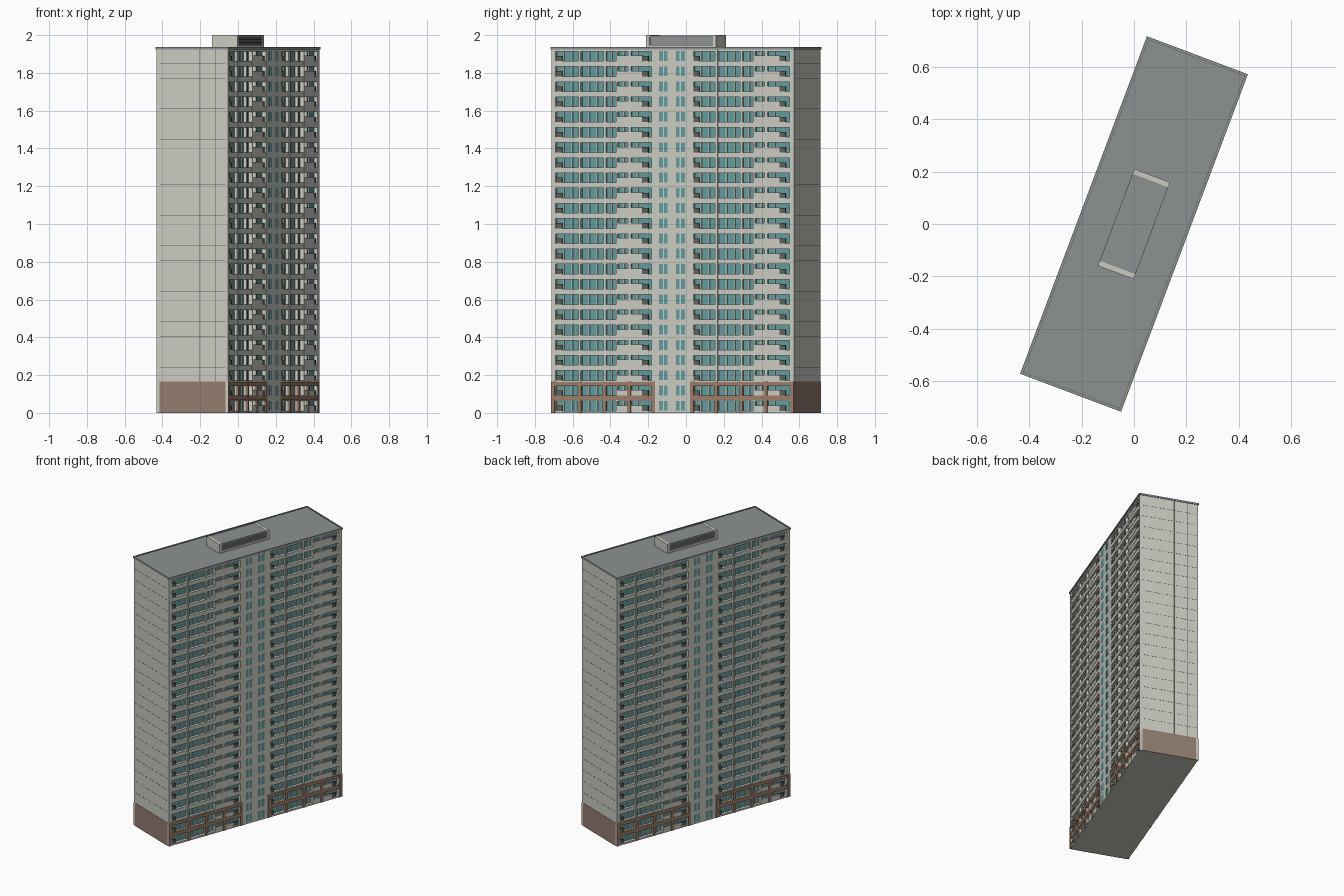
import bpy, bmesh, math
from mathutils import Matrix, Vector

cube = bpy.data.objects.get("Cube")
if cube:
    bpy.data.objects.remove(cube, do_unlink=True)


def material(name, r, g, b):
    m = bpy.data.materials.new(name)
    m.use_nodes = True
    m.diffuse_color = (r, g, b, 1)
    m.node_tree.nodes["Principled BSDF"].inputs["Base Color"].default_value = (r, g, b, 1)
    return m


CONCRETE = material("pale concrete", 0.60, 0.60, 0.54)
ROOF = material("roof grey", 0.27, 0.285, 0.29)
GLASS = material("teal glass", 0.12, 0.33, 0.34)
BROWN = material("brown cladding", 0.29, 0.205, 0.16)
FRAME = material("brown frame", 0.34, 0.205, 0.14)
DARK = material("dark grey", 0.115, 0.115, 0.105)

TURN = Matrix.Rotation(math.radians(-20.6), 4, "Z")
HALF_TURN = Matrix.Rotation(math.pi, 4, "Z")


def build(name, mat, boxes, both=True):
    """Join boxes (x0, x1, y0, y1, z0, z1); both adds the opposite side."""
    bm = bmesh.new()
    for x0, x1, y0, y1, z0, z1 in boxes:
        centre = Matrix.Translation(((x0 + x1) / 2, (y0 + y1) / 2, (z0 + z1) / 2))
        size = Matrix.Diagonal((x1 - x0, y1 - y0, z1 - z0, 1))
        for side in ([Matrix(), HALF_TURN] if both else [Matrix()]):
            bmesh.ops.create_cube(bm, size=1, matrix=TURN @ side @ centre @ size)
    mesh = bpy.data.meshes.new(name)
    bm.to_mesh(mesh)
    bm.free()
    mesh.materials.append(mat)
    obj = bpy.data.objects.new(name, mesh)
    bpy.context.collection.objects.link(obj)
    return obj


FLOORS, STOREY = 24, 0.0805
TOP = 1.925          # underside of the roof slab
FACE = 0.202         # outer plane of the long facades
PANE = 0.180         # plane of the recessed glass
END = 0.686          # outer plane of the end walls
CORE = 0.118         # half width of the stair core
SHIFT = 0.776        # distance between the two flat groups
levels = [i * STOREY for i in range(FLOORS)]
groups = (0, SHIFT)

# Main body
build("glazing", GLASS, [(-PANE, PANE, -0.665, 0.665, 0.005, TOP)], False)
build("ground_slab", CONCRETE, [(-FACE, FACE, -END, END, 0, 0.011)], False)
build("end_wall", CONCRETE, [(-FACE, FACE, 0.662, END, 0, TOP)])

# Stair core with paired narrow windows
build("stair_core", CONCRETE, [(PANE - 0.01, FACE, -CORE, CORE, 0, TOP)])
slots = [(-0.075, -0.055), (-0.049, -0.028), (0.020, 0.040), (0.047, 0.070)]
build("core_windows", GLASS, [(FACE - 0.002, FACE + 0.001, a, b, z + 0.012, z + 0.064)
                              for z in levels for a, b in slots])

# Floor bands
bands = [(z - 0.018, z + 0.011) for z in levels[1:]] + [(TOP - 0.012, TOP)]
build("floor_bands", CONCRETE, [(PANE - 0.01, FACE - 0.002, s * 0.39 - 0.273, s * 0.39 + 0.273, a, b)
                                for a, b in bands for s in (-1, 1)])

# Structural columns and party walls
columns = [s * y for y in (0.526, 0.386, 0.246) for s in (-1, 1)]
build("columns", CONCRETE, [(PANE - 0.01, FACE - 0.006, y - 0.008, y + 0.008, 0, TOP) for y in columns])
build("party_walls", CONCRETE, [(PANE - 0.01, FACE, y + g - 0.005, y + g + 0.005, 0, TOP)
                                for y in (-0.526, -0.316) for g in groups])

# Window mullions
mullions = (-0.622, -0.575, -0.478, -0.432, -0.350, -0.280, -0.205)
build("mullions", CONCRETE, [(PANE - 0.01, PANE + 0.007, y + g - 0.003, y + g + 0.003, 0, TOP)
                             for y in mullions for g in groups])

# Balcony fronts with dark end panels
build("balcony_fronts", CONCRETE, [(FACE - 0.010, FACE, g - 0.314, g - 0.172, z + 0.010, z + 0.040)
                                   for z in levels for g in groups])
build("balcony_end_panels", DARK, [(FACE - 0.010, FACE - 0.001, a + g, b + g, z + 0.011, z + 0.038)
                                   for z in levels for g in groups
                                   for a, b in ((-0.172, -0.138), (-0.660, -0.627))])

# Brown frame around the two lowest storeys
posts = [s * y for y in (0.676, 0.526, 0.386, 0.246, 0.110) for s in (-1, 1)]
frame = [(FACE - 0.012, FACE + 0.002, y - 0.010, y + 0.010, 0, 0.165) for y in posts]
frame += [(FACE - 0.012, FACE + 0.0015, s * 0.393 - 0.284, s * 0.393 + 0.284, a, b)
          for s in (-1, 1) for a, b in ((0.067, 0.092), (0.143, 0.164))]
build("base_frame", FRAME, frame)
build("end_base_cladding", BROWN, [(-0.188, 0.184, END - 0.002, END + 0.002, 0, 0.165)])

# Fine panel joints on the end walls
joints = [(-0.188, 0.184, END - 0.001, END + 0.0006, z - 0.0007, z + 0.0007) for z in levels[3:]]
joints += [(x - 0.001, x + 0.001, END - 0.001, END + 0.0006, 0.165, TOP) for x in (-0.130, -0.038)]
build("end_wall_joints", DARK, joints)

# Roof slab, dark edge trim and coping
RX, RY = 0.2065, 0.690
build("roof_slab", ROOF, [(-RX, RX, -RY, RY, TOP, 1.934)], False)
build("roof_rim", ROOF, [(RX - 0.009, RX, -RY, RY, 1.930, 1.937),
                         (-RX + 0.009, RX - 0.009, RY - 0.009, RY, 1.930, 1.937)])
build("roof_rim_line", DARK, [(RX - 0.011, RX - 0.009, -RY + 0.009, RY - 0.009, 1.930, 1.9365),
                              (-RX + 0.009, RX - 0.009, RY - 0.011, RY - 0.009, 1.930, 1.9365)])

# Rooftop plant room
PX, PY, PZ = 0.073, 0.198, 1.934
build("plant_room_body", ROOF, [(-PX + 0.010, PX - 0.010, -PY + 0.01, PY - 0.01, PZ, 1.996)], False)
build("plant_room_ends", CONCRETE, [(-PX, PX, PY - 0.020, PY, PZ, 2.0)])
build("plant_room_sills", CONCRETE, [(PX - 0.012, PX, -PY + 0.02, PY - 0.02, PZ, 1.947),
                                     (PX - 0.012, PX, -PY + 0.02, PY - 0.02, 1.991, 1.996)])
build("plant_room_roof", ROOF, [(-PX, PX, -PY + 0.02, PY - 0.02, 1.996, 1.999)], False)
build("plant_room_louvres", ROOF, [(PX - 0.012, PX - 0.004, -PY + 0.02, PY - 0.02, z, z + 0.004)
                                   for z in (1.951, 1.959, 1.967, 1.975, 1.983)])
